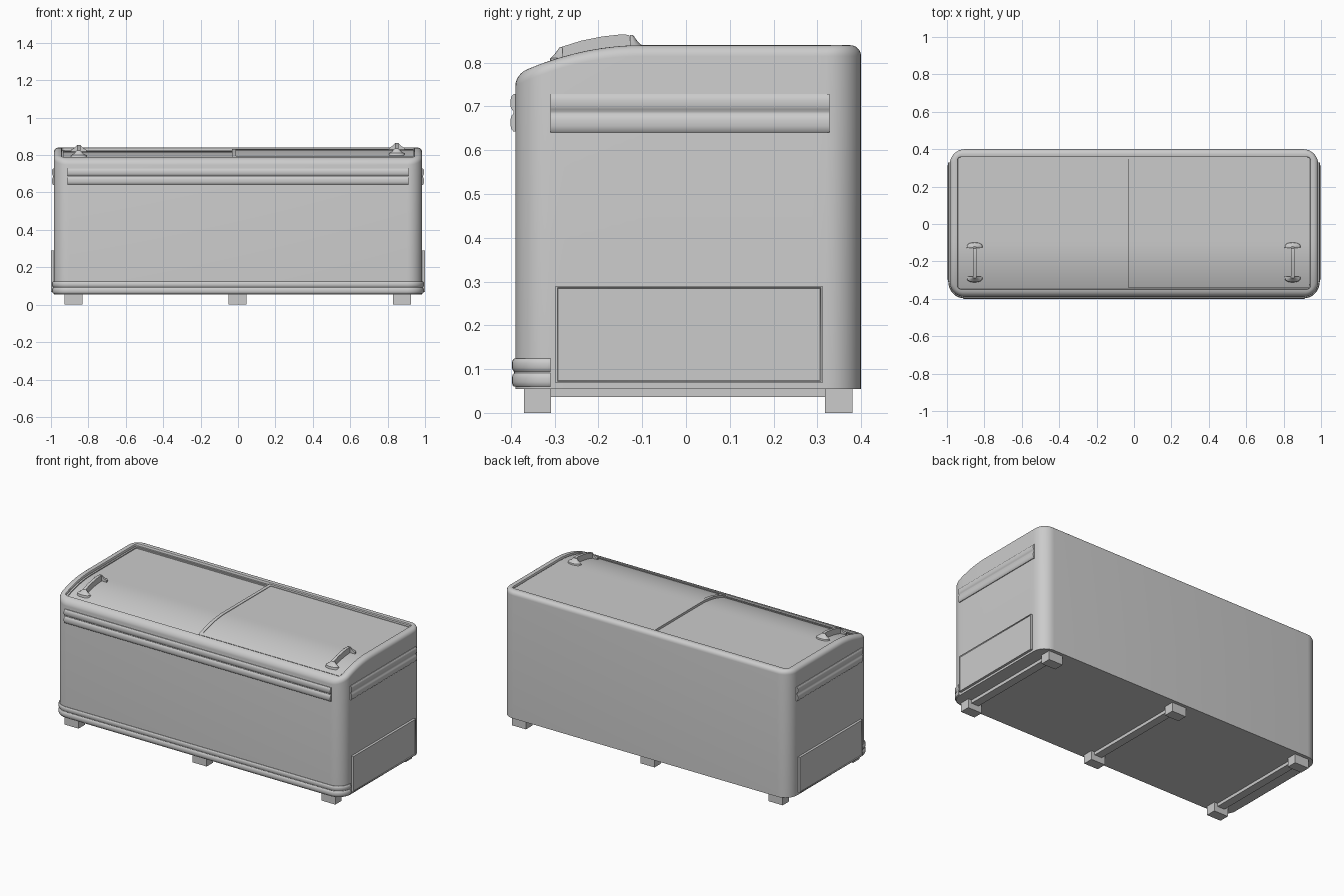
import bpy, bmesh
from math import sin, cos, pi

if "Cube" in bpy.data.objects:
    bpy.data.objects.remove(bpy.data.objects["Cube"])

X, Y0, Y1 = 0.985, -0.39, 0.40        # body footprint
R = 0.08                              # vertical corner radius


def top(y):
    """Height of the rim: flat at the back, curving down to the front."""
    return 0.84 - 0.8 * max(0.0, -0.10 - y) ** 2


def finish(name, bm, smooth=True):
    bmesh.ops.recalc_face_normals(bm, faces=bm.faces[:])
    me = bpy.data.meshes.new(name)
    bm.to_mesh(me)
    bm.free()
    ob = bpy.data.objects.new(name, me)
    bpy.context.collection.objects.link(ob)
    if smooth:
        bpy.ops.object.select_all(action='DESELECT')
        ob.select_set(True)
        bpy.context.view_layer.objects.active = ob
        bpy.ops.object.shade_smooth_by_angle(angle=0.6)
    return ob


def loft(name, rings, cap_start=True, cap_end=True):
    """Skin a list of closed rings with equal point counts."""
    bm = bmesh.new()
    vs = [[bm.verts.new(p) for p in ring] for ring in rings]
    n = len(vs[0])
    for a, b in zip(vs, vs[1:]):
        for i in range(n):
            j = (i + 1) % n
            bm.faces.new((a[i], a[j], b[j], b[i]))
    if cap_start:
        bm.faces.new(vs[0][::-1])
    if cap_end:
        bm.faces.new(vs[-1])
    return finish(name, bm)


def box(name, x0, x1, y0, y1, z0, z1):
    ring = [(x0, y0), (x1, y0), (x1, y1), (x0, y1)]
    ob = loft(name, [[(x, y, z) for x, y in ring] for z in (z0, z1)])
    return ob


def rounded_rect(inset, seg=8, side=20):
    """Body outline moved inwards; sides are subdivided to follow the curve."""
    r = max(R - 1.5 * inset, 0.012)
    x, y0, y1 = X - inset, Y0 + inset, Y1 - inset
    pts = []
    for k, (cx, cy) in enumerate([(x - r, y0 + r), (x - r, y1 - r),
                                  (r - x, y1 - r), (r - x, y0 + r)]):
        a0 = -pi / 2 + k * pi / 2
        pts += [(cx + r * cos(a0 + i / seg * pi / 2),
                 cy + r * sin(a0 + i / seg * pi / 2)) for i in range(seg + 1)]
        if k in (0, 2):
            ya, yb = (y0 + r, y1 - r) if k == 0 else (y1 - r, y0 + r)
            pts += [(x if k == 0 else -x, ya + (yb - ya) * i / side)
                    for i in range(1, side)]
    return pts


# Cabinet: wall, rounded shoulder, rim and stepped opening
fr = 0.025
rings = [[(x, y, 0.055) for x, y in rounded_rect(0)]]
levels = [(fr * (1 - cos(i * pi / 12)), fr - fr * sin(i * pi / 12)) for i in range(7)]
levels += [(0.038, 0), (0.041, 0.001), (0.043, 0.004), (0.043, 0.015),
           (0.053, 0.015), (0.053, 0.05)]
for inset, drop in levels:
    rings.append([(x, y, top(y) - drop) for x, y in rounded_rect(inset)])
loft("cabinet", rings, cap_end=False)


def curved_slab(name, x0, x1, y0, y1, drop, thick, n=24):
    """Slab that follows the curve of the rim."""
    rings = []
    for i in range(n + 1):
        y = y0 + (y1 - y0) * i / n
        z = top(y) - drop
        rings.append([(x0, y, z - thick), (x1, y, z - thick), (x1, y, z), (x0, y, z)])
    return loft(name, rings)


# Sliding lids (the right one runs above the left one) with edge frames
LY0, LY1 = -0.341, 0.353
for side, x0, x1, drop in (("left", -0.937, 0.0, 0.021), ("right", -0.03, 0.937, 0.010)):
    curved_slab(side + "_lid", x0, x1, LY0, LY1, drop, 0.009)
    curved_slab(side + "_lid_front_frame", x0, x1 if side == "right" else -0.03,
                LY0, LY0 + 0.02, drop - 0.003, 0.006, 4)
    curved_slab(side + "_lid_back_frame", x0, x1 if side == "right" else -0.03,
                LY1 - 0.016, LY1, drop - 0.003, 0.006, 2)
curved_slab("lid_centre_frame", -0.032, -0.012, LY0, LY1, 0.007, 0.014)

# Lid handles: thin grip with flared half-round ends
blade = [(-0.30, 0.79), (-0.288, 0.835), (-0.24, 0.850), (-0.19, 0.860),
         (-0.145, 0.865), (-0.13, 0.863), (-0.12, 0.83)]
for side, cx, dz in (("left", -0.852, -0.011), ("right", 0.848, 0.0)):
    loft(side + "_handle_grip",
         [[(cx + w, y, z + dz) for y, z in blade] for w in (-0.009, 0.009)])
    for end, yin, s, z0, h in (("front", -0.282, -1, 0.797, 0.038),
                               ("back", -0.128, 1, 0.826, 0.037)):
        rings = []
        for t, w, d in ((0, 0.043, 0.03), (0.35, 0.041, 0.028),
                        (0.6, 0.024, 0.018), (1, 0.010, 0.007)):
            rings.append([(cx + w * cos(pi * i / 12), yin + s * d * sin(pi * i / 12) ** 0.6,
                           z0 + dz + h * t) for i in range(13)])
        loft(f"{side}_handle_{end}_end", rings)


def sweep(name, path, z0, z1, depth):
    """Double-ridged strip along a path of (x, y, normal x, normal y)."""
    prof = [(-0.006, 0), (0.4, 0), (0.8, 0.06), (1, 0.16), (1, 0.32), (0.75, 0.42),
            (0.4, 0.48), (0.4, 0.54), (0.75, 0.60), (1, 0.68), (1, 0.84),
            (0.8, 0.94), (0.4, 1), (-0.006, 1)]
    prof = [(d * depth if d > 0 else d, z0 + (z1 - z0) * t) for d, t in prof]
    loft(name, [[(x + nx * d, y + ny * d, z) for d, z in prof] for x, y, nx, ny in path])


# Bumper strips around the upper part
sweep("front_bumper", [(-0.912, Y0, 0, -1), (0.912, Y0, 0, -1)], 0.643, 0.728, 0.011)
for side, s in (("left", -1), ("right", 1)):
    sweep(side + "_bumper", [(s * X, -0.31, s, 0), (s * X, 0.328, s, 0)], 0.641, 0.728, 0.010)

# Lower kick strip wrapping the front corners
half = [(X, -0.315, 1, 0)]
for i in range(9):
    a = -i / 8 * pi / 2
    half.append((X - R + R * cos(a), Y0 + R + R * sin(a), cos(a), sin(a)))
sweep("kick_strip", half + [(-x, y, -nx, ny) for x, y, nx, ny in half[::-1]],
      0.060, 0.124, 0.008)

# Service panels low on both sides, with a groove inside the edge
for side, s in (("left", -1), ("right", 1)):
    ob = box(side + "_service_panel", *sorted((s * 0.98, s * 1.0)), -0.298, 0.312, 0.068, 0.29)
    bm = bmesh.new()
    bm.from_mesh(ob.data)
    bm.normal_update()
    face = [f for f in bm.faces if f.normal.x * s > 0.9]
    bmesh.ops.inset_region(bm, faces=face, thickness=0.004, use_even_offset=True)
    bmesh.ops.inset_region(bm, faces=face, thickness=0.002, depth=-0.004, use_even_offset=True)
    bm.to_mesh(ob.data)
    bm.free()

# Feet in pairs joined by cross rails
for name, cx in (("left", -0.88), ("middle", -0.003), ("right", 0.877)):
    box(name + "_front_foot", cx - 0.048, cx + 0.048, -0.37, -0.308, 0, 0.057)
    box(name + "_back_foot", cx - 0.048, cx + 0.048, 0.317, 0.38, 0, 0.057)
    box(name + "_foot_rail", cx - 0.025, cx + 0.025, -0.31, 0.32, 0.036, 0.057)
